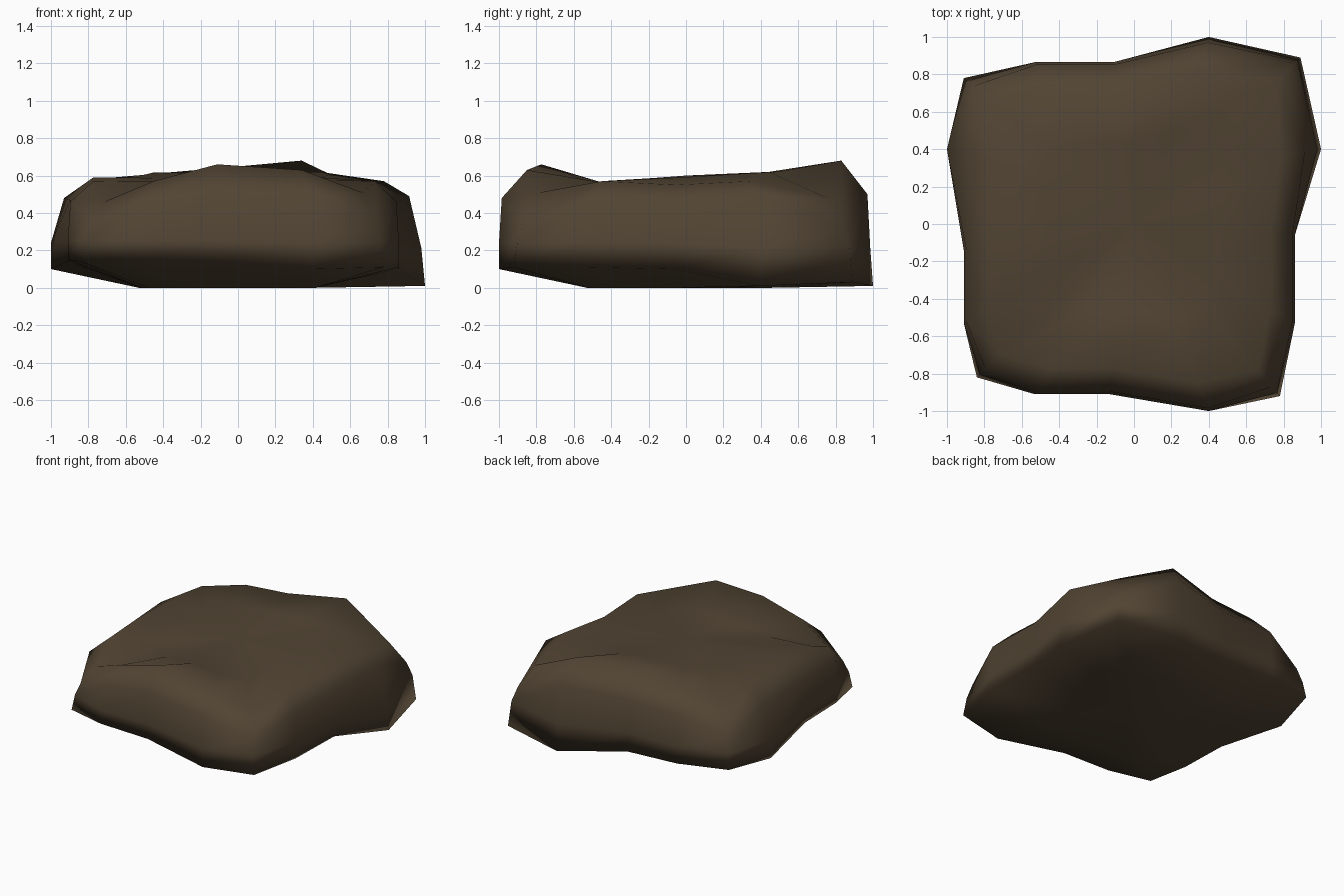
import bpy, bmesh

if "Cube" in bpy.data.objects:
    bpy.data.objects.remove(bpy.data.objects["Cube"])

# Rim of the stone, counter-clockwise from front left: x, y, rim z, shoulder z, crest z
# (every fourth point is a corner)
OUTLINE = [
    (-.84, -.82, .14, .34, .46), (-.53, -.91, .15, .45, .57), (-.13, -.91, .14, .48, .66),
    (.40, -1.0, .10, .48, .63), (.78, -.92, .11, .35, .51), (.86, -.53, .11, .46, .57),
    (.86, -.06, .10, .45, .55), (1.0, .40, .01, .49, .57), (.89, .89, .03, .32, .48),
    (.40, 1.0, .01, .50, .68), (-.11, .865, .09, .48, .64), (-.53, .865, .11, .48, .61),
    (-.91, .78, .13, .36, .54), (-1.0, .40, .10, .48, .58), (-.91, -.14, .14, .47, .59),
    (-.91, -.53, .15, .46, .57),
]


def ring(bm, scale, height, left=-1, right=1, front=-1, back=1, corner=1):
    """One horizontal loop: the outline scaled and clamped, with a height per point."""
    verts = []
    for i, p in enumerate(OUTLINE):
        s = scale * (corner if i % 4 == 0 else 1)
        verts.append(bm.verts.new((max(left, min(right, p[0] * s)),
                                   max(front, min(back, p[1] * s)), height(p))))
    return verts


def bridge(bm, a, b):
    n = len(a)
    for i in range(n):
        j = (i + 1) % n
        bm.faces.new((a[i], a[j], b[j], b[i]))


def fan(bm, loop, z):
    c = bm.verts.new((0, 0, z))
    for i in range(len(loop)):
        bm.faces.new((loop[i], loop[(i + 1) % len(loop)], c))


bm = bmesh.new()
loops = [
    ring(bm, .57, lambda p: 0.0, -.53, .41, -.53, .45),               # flat underside
    ring(bm, 1.0, lambda p: p[2]),                                    # rim
    ring(bm, 1.0, lambda p: .24 + .3 * (p[2] - .1), right=.98, back=.985, corner=.98),  # wall
    ring(bm, .985, lambda p: p[3], -.93, .915, -1, .97, corner=.96),  # shoulder
    ring(bm, .85, lambda p: p[4], -.78, .78, -1, .83),                # crest
    ring(bm, .50, lambda p: .592 + .03 * p[1]),                       # top surface
]
for lower, upper in zip(loops, loops[1:]):
    bridge(bm, lower, upper)
fan(bm, loops[-1], .60)
fan(bm, loops[0], 0)
bmesh.ops.recalc_face_normals(bm, faces=bm.faces)
for f in bm.faces:
    f.smooth = True

mesh = bpy.data.meshes.new("rock")
bm.to_mesh(mesh)
bm.free()
rock = bpy.data.objects.new("rock", mesh)
bpy.context.collection.objects.link(rock)

# Smooth shading led by the large faces
rock.modifiers.new("weighted_normals", 'WEIGHTED_NORMAL').weight = 50

# Brown stone colour
mat = bpy.data.materials.new("brown_stone")
mat.diffuse_color = (.083, .058, .033, 1)
mat.use_nodes = True
mat.node_tree.nodes["Principled BSDF"].inputs["Base Color"].default_value = mat.diffuse_color
mesh.materials.append(mat)
